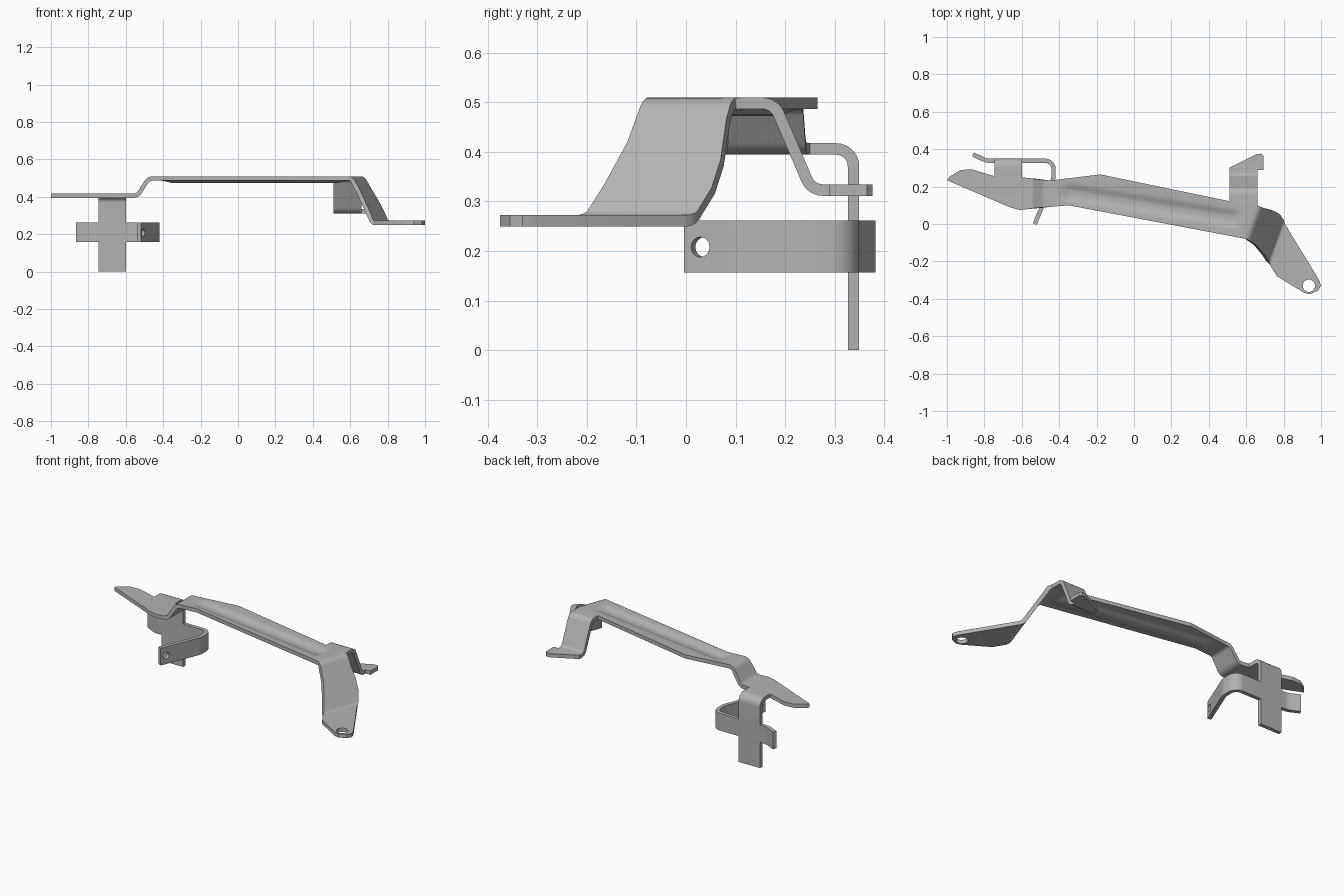
import bpy, bmesh, math
from mathutils import Vector

T = 0.023  # sheet thickness

cube = bpy.data.objects.get("Cube")
if cube:
    bpy.data.objects.remove(cube, do_unlink=True)

steel = bpy.data.materials.new("grey steel")
steel.use_nodes = True
colour = (0.45, 0.45, 0.45, 1)
steel.diffuse_color = colour
steel.node_tree.nodes["Principled BSDF"].inputs["Base Color"].default_value = colour


def rounded(points, radius, steps=6):
    """Polyline with its corners replaced by tangent arcs."""
    pts = [Vector(p) for p in points]
    out = [pts[0]]
    for a, b, c in zip(pts, pts[1:], pts[2:]):
        u, v = (a - b).normalized(), (c - b).normalized()
        half = u.angle(v) / 2
        reach = min(radius / math.tan(half), (a - b).length * .48, (c - b).length * .48)
        r = reach * math.tan(half)
        centre = b + (u + v).normalized() * (r / math.sin(half))
        p, q = b + u * reach - centre, b + v * reach - centre
        sweep = p.angle(q)
        for i in range(steps + 1):
            t = i / steps
            out.append(centre + (p * math.sin((1 - t) * sweep) + q * math.sin(t * sweep)) / math.sin(sweep))
    return out + [pts[-1]]


def height(profile, s):
    """Height of a bend profile at position s."""
    if s <= profile[0][0]:
        return profile[0][1]
    for a, b in zip(profile, profile[1:]):
        if s <= b[0]:
            return a[1] + (b[1] - a[1]) * (s - a[0]) / (b[0] - a[0])
    return profile[-1][1]


def make_object(name, bm):
    mesh = bpy.data.meshes.new(name)
    bmesh.ops.recalc_face_normals(bm, faces=bm.faces)
    bm.to_mesh(mesh)
    bm.free()
    mesh.materials.append(steel)
    obj = bpy.data.objects.new(name, mesh)
    bpy.context.collection.objects.link(obj)
    return obj


def apply(obj, kind, **settings):
    mod = obj.modifiers.new(kind.title(), kind)
    for key, value in settings.items():
        setattr(mod, key, value)
    bpy.context.view_layer.objects.active = obj
    bpy.ops.object.modifier_apply(modifier=mod.name)


def thicken(obj):
    apply(obj, 'SOLIDIFY', thickness=T, offset=0, use_even_offset=True)


def combine(obj, other, operation):
    apply(obj, 'BOOLEAN', object=other, operation=operation, solver='EXACT')
    bpy.data.objects.remove(other, do_unlink=True)


def drill(obj, centre, radius, rotation=(0, 0, 0)):
    bpy.ops.mesh.primitive_cylinder_add(vertices=32, radius=radius, depth=.12,
                                        location=centre, rotation=rotation)
    cutter = bpy.context.object
    cutter.hide_render = True
    combine(obj, cutter, 'DIFFERENCE')


def smooth(obj):
    bpy.ops.object.select_all(action='DESELECT')
    obj.select_set(True)
    bpy.context.view_layer.objects.active = obj
    bpy.ops.object.shade_smooth_by_angle(angle=math.radians(30))


def ribbon(name, path, sweep):
    """Sheet strip: a path swept along a vector."""
    bm = bmesh.new()
    near = [bm.verts.new(p) for p in path]
    far = [bm.verts.new(p + Vector(sweep)) for p in path]
    for i in range(len(path) - 1):
        bm.faces.new((near[i], near[i + 1], far[i + 1], far[i]))
    obj = make_object(name, bm)
    thicken(obj)
    return obj


# Flat blank of the main bracket
outline = [(-1, .235), (-.985, .253), (-.93, .288), (-.87, .293), (-.745, .255), (-.6, .25),
           (-.45, .232), (-.37, .242), (-.18, .265), (.51, .122), (.51, .3), (.655, .373),
           (.68, .376), (.692, .365), (.692, .29), (.66, .29), (.66, .1), (.69, .085),
           (.74, .073), (.77, .055), (.795, .02), (.99, -.3), (1, -.33), (.985, -.355),
           (.94, -.375), (.91, -.368), (.765, -.28), (.725, -.215), (.69, -.163),
           (.65, -.115), (.6, -.08), (-.35, .1), (-.52, .085), (-.61, .075), (-.66, .088),
           (-.98, .225)]
bm = bmesh.new()
bm.faces.new([bm.verts.new((x, y, 0)) for x, y in outline])

# Bend profiles: left step, slanted right drop and rear tab
left_bend = rounded([(-1, .406), (-.537, .406), (-.478, .498), (0, .498)], .04)
right_bend = rounded([(0, 0), (.6, 0), (.745, -.237), (1.5, -.237)], .03)
tab_bend = rounded([(0, 0), (.178, 0), (.253, -.175), (.5, -.175)], .035)
right_axis = Vector((.943, -.333, 0))

# Pressed groove along the middle
start, end = Vector((-.41, .178, 0)), Vector((.585, .02, 0))
along = (end - start).normalized()
across = Vector((-along.y, along.x, 0))
length = (end - start).length


def cut(point, normal):
    bmesh.ops.bisect_plane(bm, geom=bm.verts[:] + bm.edges[:] + bm.faces[:],
                           dist=1e-5, plane_co=point, plane_no=normal)


for profile, axis in ((left_bend, Vector((1, 0, 0))), (right_bend, right_axis),
                      (tab_bend, Vector((0, 1, 0)))):
    for s, z in profile[1:-1]:
        cut(axis * s, axis)
for i in range(-6, 7):
    cut(start + across * i * .01, across)
for i in range(6):
    cut(start + along * i * .015, along)
    cut(end - along * i * .015, along)


def ease(t):
    t = max(0, min(1, t))
    return t * t * (3 - 2 * t)


for v in bm.verts:
    p = v.co.copy()
    z = height(left_bend, p.x) + height(right_bend, p.dot(right_axis))
    if p.x > .5 and p.y > .1:
        z += height(tab_bend, p.y)
    u, w = (p - start).dot(along), abs((p - start).dot(across))
    z -= .014 * ease(u / .075) * ease((length - u) / .075) * ease((.06 - w) / .05)
    v.co.z = z

bracket = make_object("main_bracket", bm)
thicken(bracket)
drill(bracket, (.935, -.33, .26), .033)
smooth(bracket)

# Hanging plate folded down from the left end
fold = rounded([(-.745, .25, .406), (-.745, .338, .406), (-.745, .338, 0)], .035, 8)
hanger = ribbon("hanger_plate", fold, (.145, 0, 0))

# Curved clip arm crossing the plate
arm = rounded([(-.86, .372, .157), (-.79, .338, .157), (-.43, .338, .157),
               (-.43, .245, .157), (-.53, 0, .157)], .085, 8)
clip = ribbon("clip_arm", arm, (0, 0, .105))
drill(clip, (-.516, .033, .208), .02, (0, math.pi / 2, -math.radians(22)))
combine(hanger, clip, 'UNION')
smooth(hanger)
